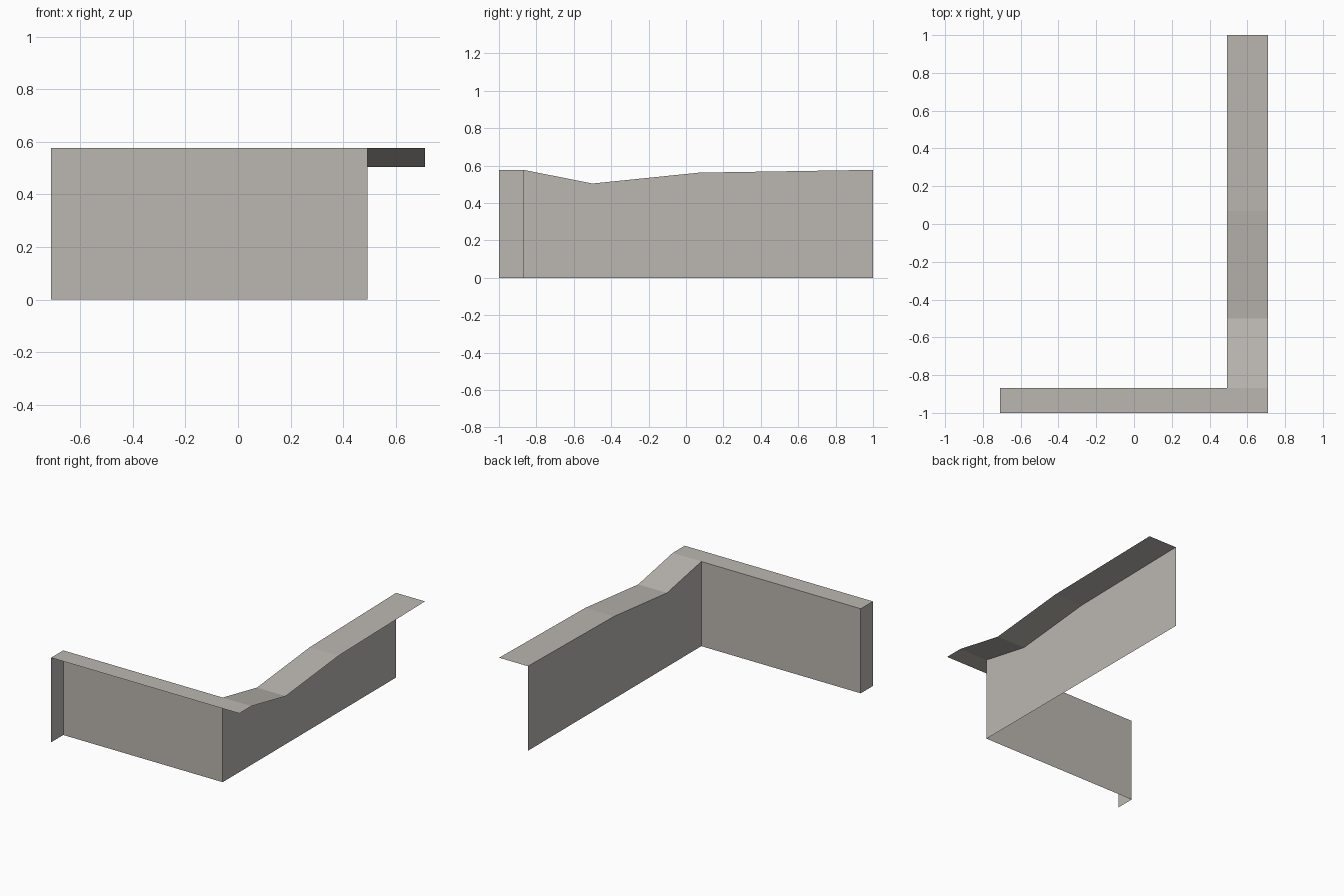
import bpy

if "Cube" in bpy.data.objects:
    bpy.data.objects.remove(bpy.data.objects["Cube"])

# One flat warm grey for the whole model
mat = bpy.data.materials.new("warm_grey")
mat.diffuse_color = (0.50, 0.475, 0.44, 1)
mat.use_nodes = True
mat.node_tree.nodes["Principled BSDF"].inputs["Base Color"].default_value = mat.diffuse_color

X0, X1, X2 = -0.71, 0.493, 0.71     # left end, long wall plane, outer rim edge
Y0, Y1 = -1.0, -0.869               # outer rim edge, front wall plane
TOP = 0.577
# Top profile of the long wall (y, z)
profile = [(Y1, TOP), (-0.5, 0.504), (0.07, 0.562), (1.0, TOP)]


def sheet(name, verts, faces):
    me = bpy.data.meshes.new(name)
    me.from_pydata(verts, [], faces)
    me.materials.append(mat)
    ob = bpy.data.objects.new(name, me)
    bpy.context.collection.objects.link(ob)
    return ob


quad = [(0, 1, 2, 3)]
strips = [(2 * i, 2 * i + 1, 2 * i + 3, 2 * i + 2) for i in range(len(profile) - 1)]

# Front wall and its left end return
sheet("front_wall", [(X0, Y1, 0), (X1, Y1, 0), (X1, Y1, TOP), (X0, Y1, TOP)], quad)
sheet("end_return", [(X0, Y1, 0), (X0, Y0, 0), (X0, Y0, TOP), (X0, Y1, TOP)][::-1], quad)

# Flat rim over the front wall
sheet("front_rim", [(X0, Y0, TOP), (X2, Y0, TOP), (X2, Y1, TOP), (X0, Y1, TOP)], quad)

# Long side wall with a dipped top
sheet("side_wall", [(X1, y, h) for y, z in profile for h in (z, 0)], strips)

# Rim following the dip
sheet("side_rim", [(x, y, z) for y, z in profile for x in (X1, X2)], strips)
